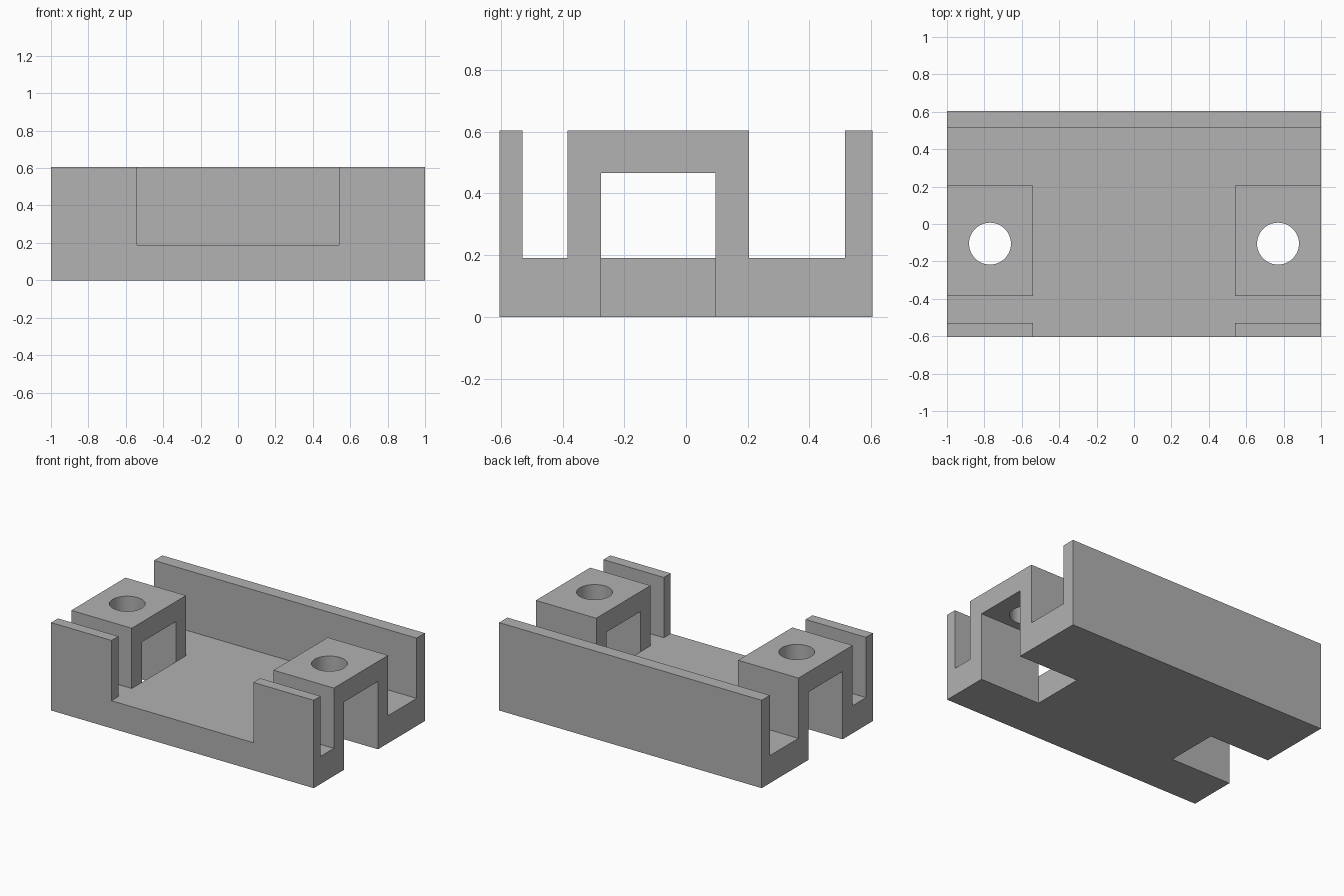
import bpy
import bmesh
import math

cube = bpy.data.objects.get("Cube")
if cube:
    bpy.data.objects.remove(cube, do_unlink=True)

# Main dimensions
HALF_L, HALF_W = 1.0, 0.605
HEIGHT, FLOOR = 0.605, 0.19
INNER_X = 0.54                      # inner face of the end blocks
WALL_FRONT, WALL_BACK = -0.53, 0.515
BLOCK_Y = (-0.385, 0.205)
PASSAGE_Y, PASSAGE_TOP = (-0.275, 0.095), 0.467
HOLE_X, HOLE_Y, HOLE_R = 0.77, -0.105, 0.112

gray = bpy.data.materials.new("plain gray")
gray.use_nodes = True
color = (0.445, 0.445, 0.445, 1)
gray.diffuse_color = color
gray.node_tree.nodes["Principled BSDF"].inputs["Base Color"].default_value = color


def add_object(name, bm):
    bmesh.ops.recalc_face_normals(bm, faces=bm.faces)
    mesh = bpy.data.meshes.new(name)
    bm.to_mesh(mesh)
    bm.free()
    mesh.materials.append(gray)
    obj = bpy.data.objects.new(name, mesh)
    bpy.context.collection.objects.link(obj)
    return obj


def extrude_profile(name, profile, x0, x1):
    """Extrude a (y, z) outline along x."""
    bm = bmesh.new()
    face = bm.faces.new([bm.verts.new((x0, y, z)) for y, z in profile])
    moved = bmesh.ops.extrude_face_region(bm, geom=[face])["geom"]
    verts = [v for v in moved if isinstance(v, bmesh.types.BMVert)]
    bmesh.ops.translate(bm, vec=(x1 - x0, 0, 0), verts=verts)
    return add_object(name, bm)


def box(name, x, y, z):
    return extrude_profile(name, [(y[0], z[0]), (y[1], z[0]), (y[1], z[1]), (y[0], z[1])], *x)


def cylinder(name, x, y, radius):
    bm = bmesh.new()
    bmesh.ops.create_cone(bm, cap_ends=True, segments=48, radius1=radius, radius2=radius, depth=1)
    bmesh.ops.translate(bm, vec=(x, y, HEIGHT), verts=bm.verts)
    return add_object(name, bm)


# Body: channelled section running the full length
bracket = extrude_profile("bracket_body", [
    (-HALF_W, 0), (HALF_W, 0), (HALF_W, HEIGHT), (WALL_BACK, HEIGHT),
    (WALL_BACK, FLOOR), (BLOCK_Y[1], FLOOR), (BLOCK_Y[1], HEIGHT),
    (BLOCK_Y[0], HEIGHT), (BLOCK_Y[0], FLOOR), (WALL_FRONT, FLOOR),
    (WALL_FRONT, HEIGHT), (-HALF_W, HEIGHT)], -HALF_L, HALF_L)

# Cutters: open centre, passages under the end blocks, screw holes
cutters = [box("centre_cutter", (-INNER_X, INNER_X), (-1, 0.4), (FLOOR, 1)),
           box("tunnel_cutter", (-0.7, 0.7), PASSAGE_Y, (FLOOR, PASSAGE_TOP))]
for side, sign in (("left", 1), ("right", -1)):
    span = sorted((sign * INNER_X, sign * 1.2))
    cutters.append(box(side + "_passage_cutter", span, PASSAGE_Y, (-0.2, PASSAGE_TOP)))
    cutters.append(cylinder(side + "_hole_cutter", sign * HOLE_X, HOLE_Y, HOLE_R))

for cutter in cutters:
    mod = bracket.modifiers.new(cutter.name, "BOOLEAN")
    mod.operation = "DIFFERENCE"
    mod.solver = "EXACT"
    mod.object = cutter

# Bake the cuts and drop the cutters
bpy.context.view_layer.update()
graph = bpy.context.evaluated_depsgraph_get()
bracket_mesh = bpy.data.meshes.new_from_object(bracket.evaluated_get(graph))
bracket.modifiers.clear()
bracket.data = bracket_mesh
for cutter in cutters:
    bpy.data.objects.remove(cutter, do_unlink=True)

# Smooth the hole walls, keep the corners sharp
bpy.ops.object.select_all(action="DESELECT")
bracket.select_set(True)
bpy.context.view_layer.objects.active = bracket
bpy.ops.object.shade_smooth_by_angle(angle=math.radians(30))
